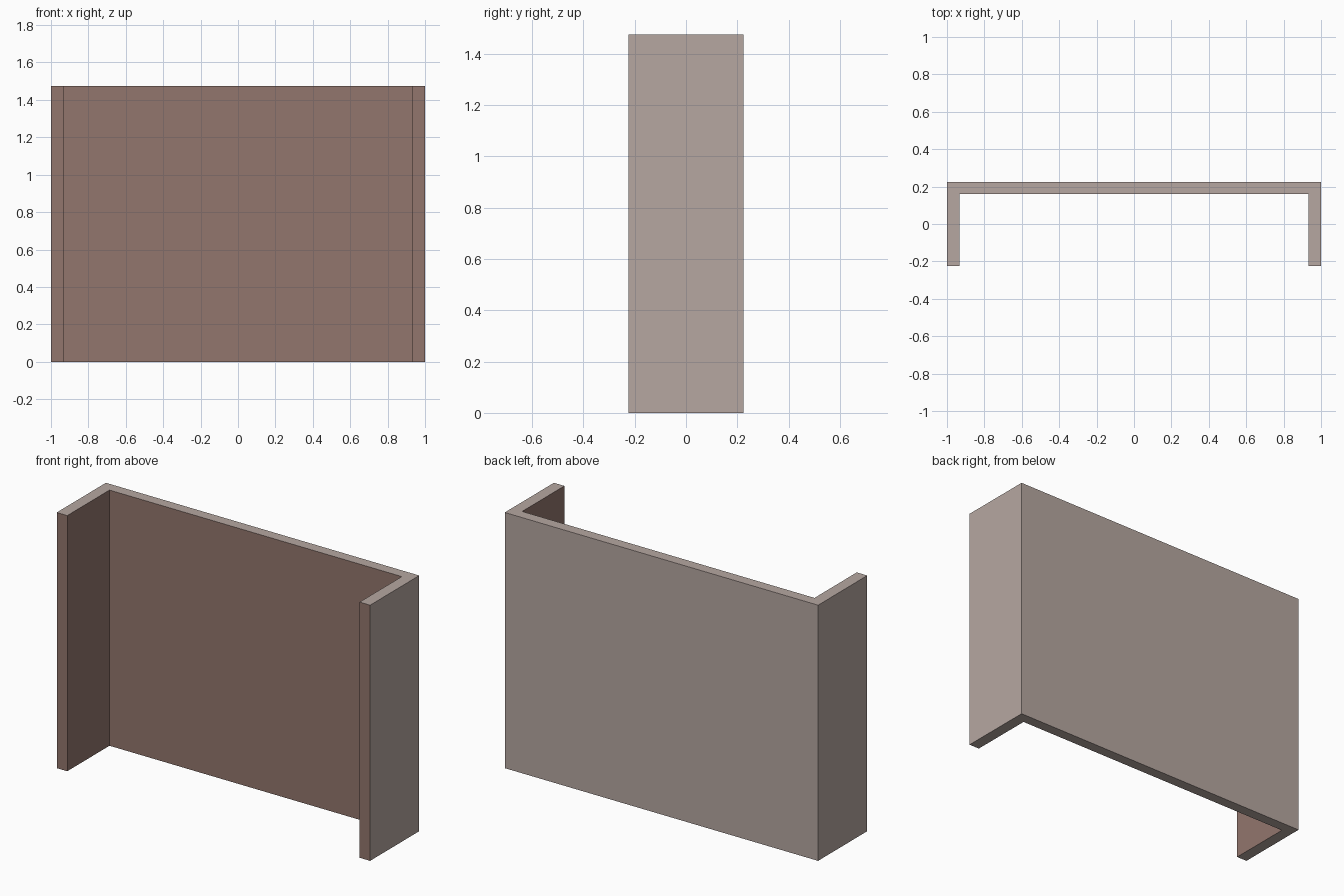
import bpy
import bmesh
from mathutils import Vector

if "Cube" in bpy.data.objects:
    bpy.data.objects.remove(bpy.data.objects["Cube"])


def srgb(r, g, b):
    f = lambda c: c / 12.92 if c <= 0.04045 else ((c + 0.055) / 1.055) ** 2.4
    return (f(r / 255), f(g / 255), f(b / 255), 1.0)


def material(name, rgb):
    m = bpy.data.materials.new(name)
    m.diffuse_color = srgb(*rgb)
    m.use_nodes = True
    m.node_tree.nodes["Principled BSDF"].inputs["Base Color"].default_value = m.diffuse_color
    return m


outer = material("warm_grey", (182, 167, 161))
inner = material("brown", (146, 118, 109))


def panel(name, lo, hi, brown_dirs):
    """Box from corner lo to corner hi; faces pointing along brown_dirs are brown."""
    lo, hi = Vector(lo), Vector(hi)
    bm = bmesh.new()
    bmesh.ops.create_cube(bm, size=1)
    bmesh.ops.scale(bm, vec=hi - lo, verts=bm.verts)
    bmesh.ops.translate(bm, vec=(lo + hi) / 2, verts=bm.verts)
    bm.normal_update()
    for f in bm.faces:
        f.material_index = int(any(f.normal.dot(Vector(d)) > 0.9 for d in brown_dirs))
    mesh = bpy.data.meshes.new(name)
    bm.to_mesh(mesh)
    bm.free()
    mesh.materials.append(outer)
    mesh.materials.append(inner)
    bpy.context.collection.objects.link(bpy.data.objects.new(name, mesh))


H, D, SEAM, INNER_X = 1.475, 0.224, 0.161, 0.933

# Wide back panel, brown on its front face
panel("back_panel", (-1, SEAM, 0), (1, D, H), [(0, -1, 0)])

# Side panels, brown on the front ends and the inward faces
panel("left_panel", (-1, -D, 0), (-INNER_X, SEAM, H), [(0, -1, 0), (1, 0, 0)])
panel("right_panel", (INNER_X, -D, 0), (1, SEAM, H), [(0, -1, 0), (-1, 0, 0)])
